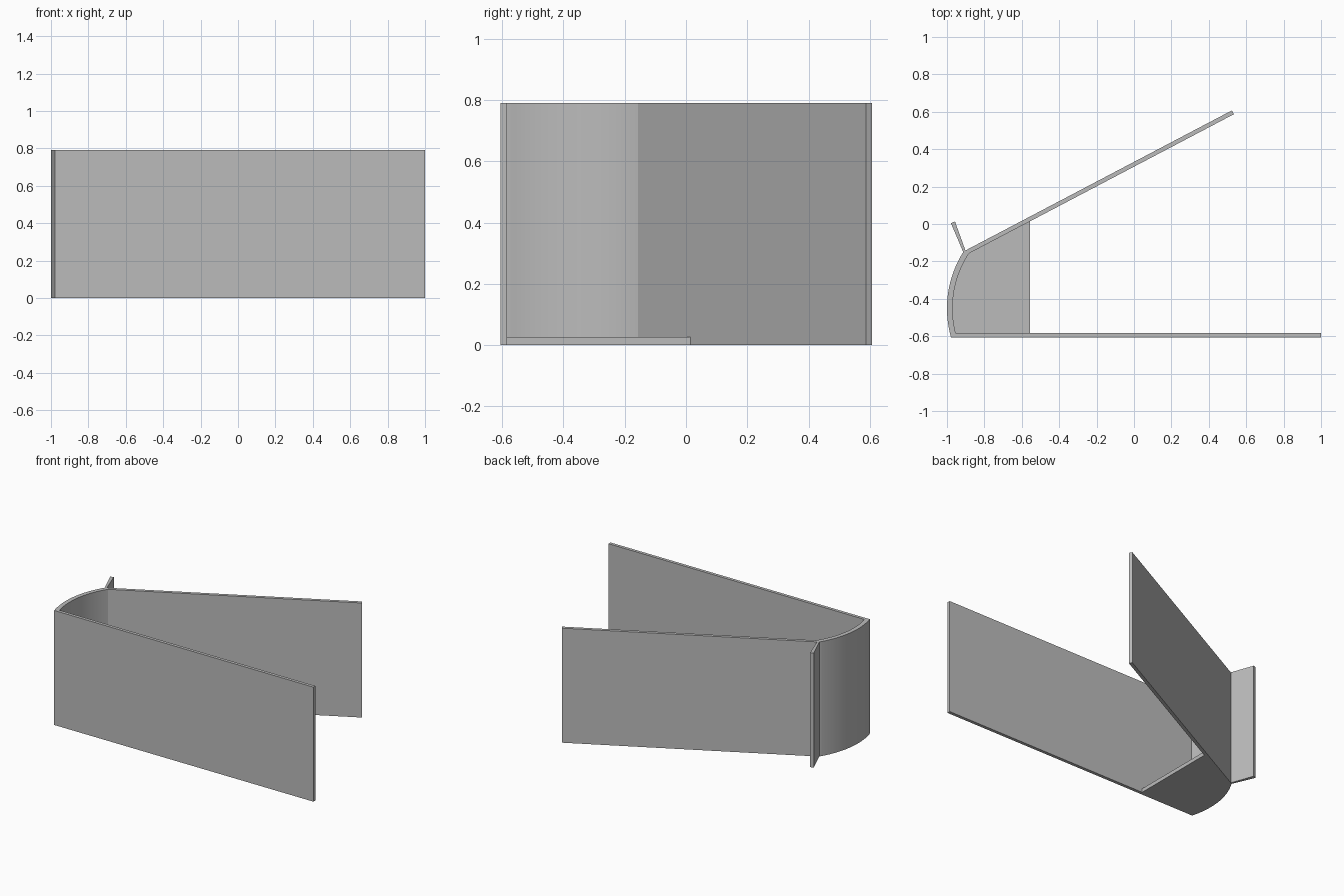
import bpy, bmesh, math
from mathutils import Vector

cube = bpy.data.objects.get("Cube")
if cube:
    bpy.data.objects.remove(cube)

HEIGHT = 0.79
FLOOR = 0.026
FRONT, FRONT_IN = -0.606, -0.584
CENTRE = Vector((-0.435, -0.451))
R_OUT, R_IN = 0.565, 0.535

grey = bpy.data.materials.new("plain grey")
grey.use_nodes = True
COLOUR = (0.5, 0.5, 0.5, 1)
grey.diffuse_color = COLOUR
grey.node_tree.nodes["Principled BSDF"].inputs["Base Color"].default_value = COLOUR


def extrude_outline(name, outline, height):
    """Stand a plan outline on the ground and raise it to the given height."""
    bm = bmesh.new()
    face = bm.faces.new([bm.verts.new((p[0], p[1], 0)) for p in outline])
    raised = bmesh.ops.extrude_face_region(bm, geom=[face])["geom"]
    top = [v for v in raised if isinstance(v, bmesh.types.BMVert)]
    bmesh.ops.translate(bm, verts=top, vec=(0, 0, height))
    bmesh.ops.recalc_face_normals(bm, faces=bm.faces)
    mesh = bpy.data.meshes.new(name)
    bm.to_mesh(mesh)
    bm.free()
    mesh.materials.append(grey)
    obj = bpy.data.objects.new(name, mesh)
    bpy.context.collection.objects.link(obj)
    return obj


def arc(radius, y0, y1, steps=24):
    """Points on the left side of the bend, from y0 to y1."""
    a0, a1 = (math.asin((y - CENTRE.y) / radius) for y in (y0, y1))
    angles = [a0 + (a1 - a0) * i / steps for i in range(steps + 1)]
    return [(CENTRE.x - radius * math.cos(a), CENTRE.y + radius * math.sin(a))
            for a in angles]


# Curved end wall
outer = arc(R_OUT, FRONT, -0.15)
inner = arc(R_IN, FRONT_IN, -0.157)
bend = extrude_outline("curved_wall", outer + [(-0.904, -0.143)] + inner[::-1]
                       + [(inner[0][0], FRONT)], HEIGHT)

# Straight front wall
extrude_outline("front_wall", [(inner[0][0], FRONT), (1, FRONT),
                               (1, FRONT_IN), inner[0]], HEIGHT)

# Slanted back wall
extrude_outline("slanted_wall", [inner[-1], (0.534, 0.587),
                                 (0.523, 0.607), (-0.904, -0.143)], HEIGHT)

# Short fin at the corner
extrude_outline("corner_fin", [outer[-1], (-0.901, -0.142),
                               (-0.957, 0.013), (-0.979, 0.005)], HEIGHT)

# Partial floor between the walls
extrude_outline("floor_plate", inner + [(-0.556, 0.016), (-0.556, FRONT_IN)], FLOOR)

# Smooth the bend only
bpy.ops.object.select_all(action="DESELECT")
bend.select_set(True)
bpy.context.view_layer.objects.active = bend
bpy.ops.object.shade_smooth_by_angle(angle=math.radians(30))
